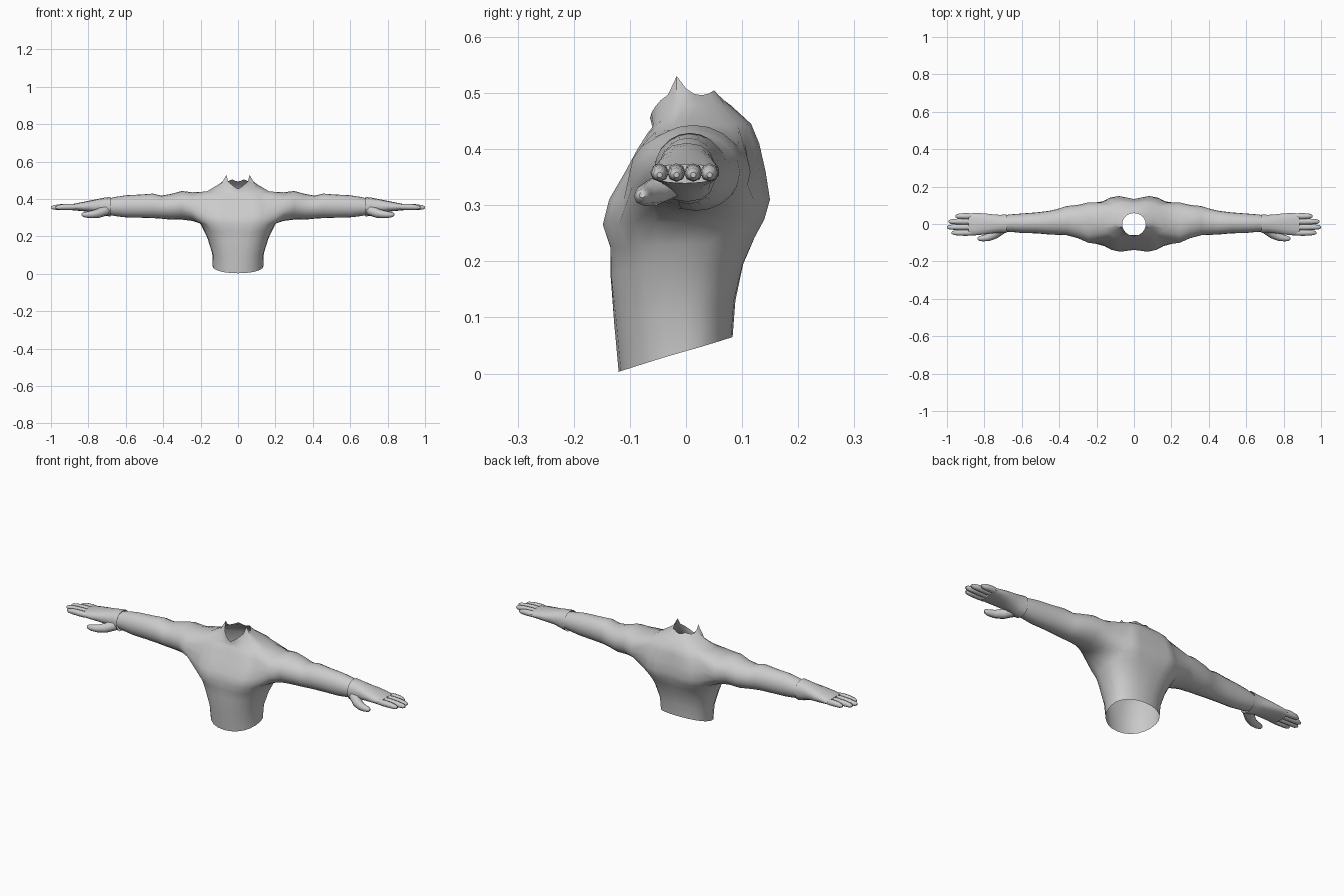
import bpy, bmesh
from math import sin, cos, pi, exp, radians
from mathutils import Vector

if "Cube" in bpy.data.objects:
    bpy.data.objects.remove(bpy.data.objects["Cube"])


def finish(name, bm, angle=50):
    bmesh.ops.recalc_face_normals(bm, faces=bm.faces[:])
    me = bpy.data.meshes.new(name)
    bm.to_mesh(me)
    bm.free()
    ob = bpy.data.objects.new(name, me)
    bpy.context.collection.objects.link(ob)
    m = ob.modifiers.new("Mirror", 'MIRROR')
    m.use_axis[0] = True
    m.merge_threshold = 0.0005
    bpy.ops.object.select_all(action='DESELECT')
    ob.select_set(True)
    bpy.context.view_layer.objects.active = ob
    bpy.ops.object.shade_smooth_by_angle(angle=radians(angle))
    return ob


def skin(bm, rings):
    """Join consecutive closed rings of vertices with quads."""
    for a, b in zip(rings, rings[1:]):
        n = len(a)
        for i in range(n):
            j = (i + 1) % n
            bm.faces.new((a[i], a[j], b[j], b[i]))


def x_ring(bm, n, x, y0, y1, z0, z1, e=1.0):
    """Oval ring facing +x, starting at its top and turning towards +y."""
    out = []
    for i in range(n):
        t = 2 * pi * i / n
        s, c = sin(t), cos(t)
        s = abs(s) ** e * (1 if s > 0 else -1)
        c = abs(c) ** e * (1 if c > 0 else -1)
        out.append(bm.verts.new((x, (y0 + y1) / 2 + (y1 - y0) / 2 * s,
                                 (z0 + z1) / 2 + (z1 - z0) / 2 * c)))
    return out


def digit(bm, path, n=8):
    """Rounded finger through (x, y, z, radius) points."""
    rings = []
    for k, p in enumerate(path):
        a, b = path[max(k - 1, 0)], path[min(k + 1, len(path) - 1)]
        d = (Vector(b[:3]) - Vector(a[:3])).normalized()
        side = d.cross(Vector((0, 0, 1))).normalized()
        up = side.cross(d)
        rings.append([bm.verts.new(Vector(p[:3]) + p[3] * (side * cos(2 * pi * i / n)
                      + up * sin(2 * pi * i / n))) for i in range(n)])
    skin(bm, rings)
    bm.faces.new(rings[-1])


# Torso half: z front, z side, z back, half width, y front, y back, exponent, groove
body = [
    (.003, .04, .065, .135, -.12, .083, .95, 0),
    (.09, .11, .13, .138, -.128, .088, .9, 0),
    (.18, .19, .195, .163, -.139, .105, .85, .03),
    (.225, .23, .24, .182, -.139, .125, .8, .03),
    (.265, .27, .275, .203, -.154, .145, .75, .1),
    (.31, .31, .31, .215, -.142, .155, .72, .14),
    (.36, .36, .36, .212, -.112, .147, .72, .14),
    (.40, .41, .41, .198, -.090, .136, .75, .12),
    (.428, .44, .445, .168, -.072, .122, .8, .08),
    (.44, .48, .478, .100, -.060, .080, .95, 0),
]
collar_z = [.455, .464, .475, .487, .497, .53, .508, .498, .496, .499, .505, .498, .494]
body.append((0, 0, 0, .063, -.064, .058, 1, 0))
COLS = 13
bm = bmesh.new()
rows = []
for r, (zf, zs, zb, w, yf, yb, e, g) in enumerate(body):
    row = []
    for i in range(COLS):
        t = -pi / 2 + pi * i / (COLS - 1)
        s, c = sin(t), max(cos(t), 0)
        x = w * c ** e if 0 < i < COLS - 1 else 0
        y = (yb if s > 0 else -yf) * abs(s) ** e * (1 if s > 0 else -1)
        y *= 1 - g * exp(-(x / .05) ** 2)
        z = zs + (zb - zs if s > 0 else zf - zs) * abs(s)
        if r == len(body) - 1:
            z = collar_z[i]
        row.append(bm.verts.new((x, y, z)))
    rows.append(row)
# Faces, leaving the armhole open
R0, R1, C0, C1 = 4, 8, 3, 9
for r in range(len(rows) - 1):
    for i in range(COLS - 1):
        if not (R0 <= r < R1 and C0 <= i < C1):
            bm.faces.new((rows[r][i], rows[r][i + 1], rows[r + 1][i + 1], rows[r + 1][i]))
hole = [rows[R1][i] for i in range(6, C1)]
hole += [rows[r][C1] for r in range(R1, R0, -1)]
hole += [rows[R0][i] for i in range(C1, C0, -1)]
hole += [rows[r][C0] for r in range(R0, R1)]
hole += [rows[R1][i] for i in range(C0, 6)]

# Sleeve: x, y min, y max, z min, z max
arm = [
    (.245, -.100, .115, .283, .436),
    (.30, -.076, .102, .290, .443),
    (.36, -.060, .096, .290, .427),
    (.41, -.058, .080, .295, .418),
    (.455, -.056, .070, .298, .429),
    (.52, -.050, .062, .300, .424),
    (.60, -.048, .056, .302, .420),
    (.65, -.043, .052, .308, .412),
    (.688, -.041, .048, .314, .404),
]
rings = [hole] + [x_ring(bm, len(hole), *a) for a in arm]
skin(bm, rings)
loose = [v for v in bm.verts if not v.link_faces]
bmesh.ops.delete(bm, geom=loose, context='VERTS')
finish("shirt_torso", bm)

# Hands: flared cuff and palm
bm = bmesh.new()
palm = [
    (.682, -.050, .053, .306, .411),
    (.715, -.048, .050, .312, .407),
    (.75, -.050, .052, .325, .400),
    (.80, -.057, .058, .332, .390),
    (.85, -.062, .060, .337, .380),
    (.885, -.061, .057, .339, .373),
]
prings = [x_ring(bm, 14, *p, e=.85) for p in palm]
skin(bm, prings)
bm.faces.new(prings[-1])

# Four fingers: y position, tip x
for y, tip in ((-.047, .975), (-.017, 1.0), (.013, .992), (.042, .955)):
    x0 = .865
    digit(bm, [(x0, y, .357, .014), (x0 + .3 * (tip - x0), y, .358, .0165),
               (x0 + .65 * (tip - x0), y, .357, .015),
               (tip - .012, y, .355, .012), (tip, y, .354, .005)])

# Thumb
digit(bm, [(.705, -.025, .340, .028), (.745, -.055, .324, .025), (.78, -.072, .318, .020),
           (.81, -.077, .316, .016), (.828, -.078, .317, .012), (.836, -.078, .318, .005)])
finish("hands", bm)
